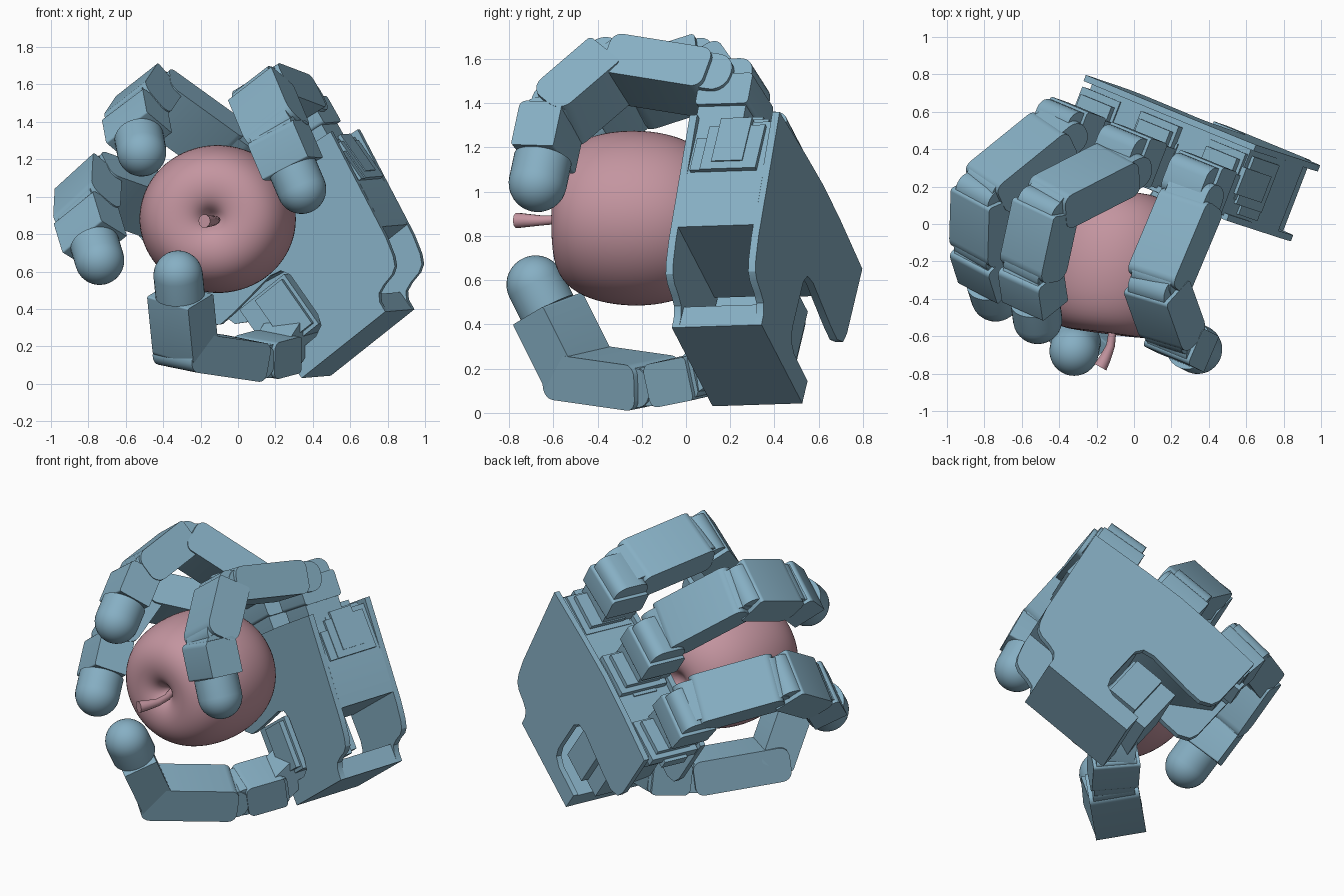
import bpy, bmesh, math
from mathutils import Vector as V, Matrix

if "Cube" in bpy.data.objects:
    bpy.data.objects.remove(bpy.data.objects["Cube"])

def material(name, col):
    m = bpy.data.materials.new(name)
    m.diffuse_color = (*col, 1)
    m.use_nodes = True
    m.node_tree.nodes["Principled BSDF"].inputs["Base Color"].default_value = m.diffuse_color
    return m

BLUE = material("blue_metal", (0.24, 0.43, 0.55))
PINK = material("apple_pink", (0.55, 0.30, 0.35))

def frame(o, x, y, z):
    m = Matrix((x, y, z)).transposed().to_4x4()
    m.translation = o
    return m

def add(name, bm, mat, angle=30):
    bmesh.ops.recalc_face_normals(bm, faces=bm.faces)
    me = bpy.data.meshes.new(name)
    bm.to_mesh(me)
    bm.free()
    ob = bpy.data.objects.new(name, me)
    bpy.context.collection.objects.link(ob)
    me.materials.append(mat)
    bpy.ops.object.select_all(action='DESELECT')
    ob.select_set(True)
    bpy.context.view_layer.objects.active = ob
    bpy.ops.object.shade_smooth_by_angle(angle=math.radians(angle))
    return ob

def prism(name, pts, h0, h1, m):
    """Extrude a 2D outline along the frame's third axis."""
    bm = bmesh.new()
    f = bm.faces.new([bm.verts.new((p[0], p[1], h0)) for p in pts])
    r = bmesh.ops.extrude_face_region(bm, geom=[f])
    bmesh.ops.translate(bm, vec=(0, 0, h1 - h0),
                        verts=[v for v in r["geom"] if isinstance(v, bmesh.types.BMVert)])
    bm.transform(m)
    return add(name, bm, BLUE)

def rrect(x0, x1, y0, y1, r0, r1, n=5):
    """Rectangle with radius r0 at the x0 end and r1 at the x1 end."""
    out = []
    for cx, cy, r, a in ((x1 - r1, y1 - r1, r1, 0), (x0 + r0, y1 - r0, r0, 90),
                         (x0 + r0, y0 + r0, r0, 180), (x1 - r1, y0 + r1, r1, 270)):
        for i in range(n + 1):
            t = math.radians(a + 90 * i / n)
            out.append((cx + r * math.cos(t), cy + r * math.sin(t)))
    return out

def rect(x0, x1, y0, y1):
    return [(x0, y0), (x1, y0), (x1, y1), (x0, y1)]

# Palm frame: W across, U towards the fingers, N towards the back
N = V((0.36, 0.932, 0.03)).normalized()
W = V((0.745, -0.307, 0.592))
W = (W - N * W.dot(N)).normalized()
U = W.cross(N).normalized()
P0 = V((0.34, 0.12, 0.03))
PALM = frame(P0, W, U, N)

# Front and back palm plates with the thumb slot on the left
outline = [(0, 0), (.60, 0), (.605, .06), (.63, .10), (.68, .12), (.75, .135), (.79, .16),
           (.815, .21), (.842, .318), (.927, .954), (.55, .985), (.30, .998), (.05, .99),
           (-.285, .965), (-.285, .60), (-.265, .54), (-.2, .505), (-.1, .51), (.18, .545),
           (.25, .53), (.28, .48), (.28, .22), (.26, .16), (.2, .13), (0, .125)]
prism("palm_front_plate", outline, 0, .035, PALM)
prism("palm_back_plate", outline, .4, .435, PALM)
# Filled core, wrist block and inner walls between the plates
prism("palm_core", [(.31, .38), (.85, .38), (.885, .63), (.89, .93), (.30, .96),
                    (-.25, .93), (-.25, .80), (-.02, .62), (.28, .57)], .03, .405, PALM)
prism("wrist_block", rect(0, .60, 0, .115), .005, .425, PALM)
prism("side_wall", [(.80, .38), (.85, .38), (.88, .63), (.83, .63)], .01, .42, PALM)
# Stepped servo covers on the right side
for i, (b0, b1, c0, c1) in enumerate(((.66, .84, .05, .37), (.66, .90, .10, .37), (.70, .94, .15, .30))):
    prism(f"side_cover_{i}", rect(.86, .902 + .006 * i, b0, b1), c0, c1, PALM)

def link(name, a, b, axis, parts):
    """Parts: (x0, x1, half width, half thickness, r0, r1); x1 counts from the far joint."""
    x = (b - a).normalized()
    y = (axis - x * axis.dot(x)).normalized()
    m = frame(a, x, x.cross(y), -y)
    L = (b - a).length
    for i, (x0, x1, w, t, r0, r1) in enumerate(parts):
        prism(f"{name}_{i}", rrect(x0, L + x1, -t, t, r0, r1), -w, w, m)
    return m, L

def fingertip(name, m, L, r=.132, start=.12):
    """Capsule tip: half sphere on a short cylinder."""
    bm = bmesh.new()
    prof = [(0, L - start), (r, L - start)] + [
        (r * math.cos(math.radians(t)), L + r * math.sin(math.radians(t))) for t in range(0, 91, 10)]
    vs = [bm.verts.new((p[1], p[0], 0)) for p in prof]
    es = [bm.edges.new(e) for e in zip(vs, vs[1:])]
    bmesh.ops.spin(bm, geom=vs + es, cent=(0, 0, 0), axis=(1, 0, 0), angle=2 * math.pi, steps=32)
    bmesh.ops.remove_doubles(bm, verts=bm.verts, dist=1e-4)
    bm.transform(m)
    add(name, bm, BLUE, 40)

LONG = [(-.07, .03, .125, .092, .08, .08), (.04, -.01, .15, .102, .05, .05)]
MID = [(-.07, .04, .125, .095, .08, .08), (.0, -.01, .15, .106, .02, .07)]
END = [(-.06, -.16, .125, .095, .07, .02), (-.03, -.12, .145, .104, .03, .01)]

# Three fingers: base across the palm, splay, joint points
fingers = {
    "right_finger": (.77, .95, -.10, (.33, .17, 1.48), (.12, -.33, 1.56), (.22, -.61, 1.32), (.34, -.67, 1.04)),
    "middle_finger": (.32, .99, 0, (-.04, .32, 1.24), (-.47, .10, 1.55), (-.55, -.27, 1.43), (-.515, -.51, 1.24)),
    "left_finger": (-.13, .95, .10, (-.38, .51, .93), (-.80, .17, 1.08), (-.81, -.17, .89), (-.74, -.39, .66)),
}
for name, (a, b, splay, *js) in fingers.items():
    axis = (W + U * splay).normalized()
    up = N.cross(axis).normalized() * -1
    up = up if up.dot(U) > 0 else -up
    j1, j2, j3, tip = (V(j) for j in js)
    # Upright knuckle block with a rounded back corner
    km = frame(P0 + W * a + U * b, up, N, up.cross(N))
    prism(name + "_knuckle", rrect(-.06, .33, .02, .25, .01, .07), -.125, .125, km)
    prism(name + "_knuckle_collar", rrect(.08, .24, .01, .265, .02, .02), -.145, .145, km)
    link(name + "_proximal", j1, j2, axis, LONG)
    link(name + "_middle", j2, j3, axis, MID)
    m, L = link(name + "_distal", j3, tip, axis, END)
    fingertip(name + "_tip", m, L)
    # Stepped servo housing at the finger root
    for i, (da, b0, b1, c0, c1) in enumerate(((.16, -.06, .0, .05, .37), (.13, 0, .03, .09, .33), (.18, -.09, -.03, .12, .28))):
        prism(f"{name}_housing_{i}", rect(a - da, a + da * .7, b + b0, b + b1), c0, c1, PALM)

# Thumb: servo in the slot, bracket, long link, end link and tip
prism("thumb_servo", rect(-.06, .26, .17, .50), -.02, .33, PALM)
prism("thumb_servo_cap", rect(.05, .24, .19, .48), -.05, .38, PALM)
t1, t2, tt = V((.06, -.13, .13)), V((-.28, -.48, .18)), V((-.32, -.68, .58))
taxis = V((.745, -.65, -.15)).normalized()
troot = V((.21, .07, .17))
link("thumb_root", V((.33, .28, .36)), troot, taxis, [(-.02, .04, .11, .09, .02, .05)])
link("thumb_bracket", troot, t1, taxis, [(-.05, .05, .12, .09, .03, .08), (-.03, -.04, .14, .10, .02, .04)])
link("thumb_proximal", t1, t2, taxis, [(-.07, .03, .125, .09, .08, .08), (.0, .09, .15, .105, .05, .06)])
m, L = link("thumb_distal", t2, tt, taxis, END)
fingertip("thumb_tip", m, L)

# Apple: turned profile with dimples, axis towards the front
S = V((-.13, -.99, .02)).normalized()
X = V((0, 0, 1)).cross(S).normalized()
AP = frame(V((-.105, -.205, .88)), X, S.cross(X), S)
prof = [(0, .27), (.03, .295), (.065, .35), (.13, .382), (.23, .385), (.33, .335), (.395, .22), (.42, .07),
        (.414, -.07), (.38, -.2), (.30, -.32), (.18, -.385), (.09, -.385), (.04, -.345), (0, -.335)]
bm = bmesh.new()
vs = [bm.verts.new((r, 0, h)) for r, h in prof]
es = [bm.edges.new(e) for e in zip(vs, vs[1:])]
bmesh.ops.spin(bm, geom=vs + es, cent=(0, 0, 0), axis=(0, 0, 1), angle=2 * math.pi, steps=24)
bmesh.ops.remove_doubles(bm, verts=bm.verts, dist=1e-4)
bmesh.ops.scale(bm, vec=(1.01, .96, 1), verts=bm.verts)
bm.transform(AP)
apple = add("apple", bm, PINK, 180)
apple.modifiers.new("smooth", 'SUBSURF').levels = 2
apple.modifiers["smooth"].render_levels = 2

# Stem: bent tapered rod
cu = bpy.data.curves.new("apple_stem", 'CURVE')
cu.dimensions = '3D'
cu.bevel_depth = .026
cu.bevel_resolution = 3
cu.use_fill_caps = True
sp = cu.splines.new('POLY')
path = [(-.14, -.45, .88, .8), (-.115, -.57, .875, .8), (-.125, -.65, .87, .9), (-.155, -.72, .87, 1.2), (-.18, -.765, .87, 1.4)]
sp.points.add(len(path) - 1)
for p, (x, y, z, r) in zip(sp.points, path):
    p.co = (x, y, z, 1)
    p.radius = r
sp.use_smooth = True
stem = bpy.data.objects.new("apple_stem", cu)
bpy.context.collection.objects.link(stem)
cu.materials.append(PINK)
bpy.ops.object.select_all(action='DESELECT')
stem.select_set(True)
bpy.context.view_layer.objects.active = stem
bpy.ops.object.convert(target='MESH')
